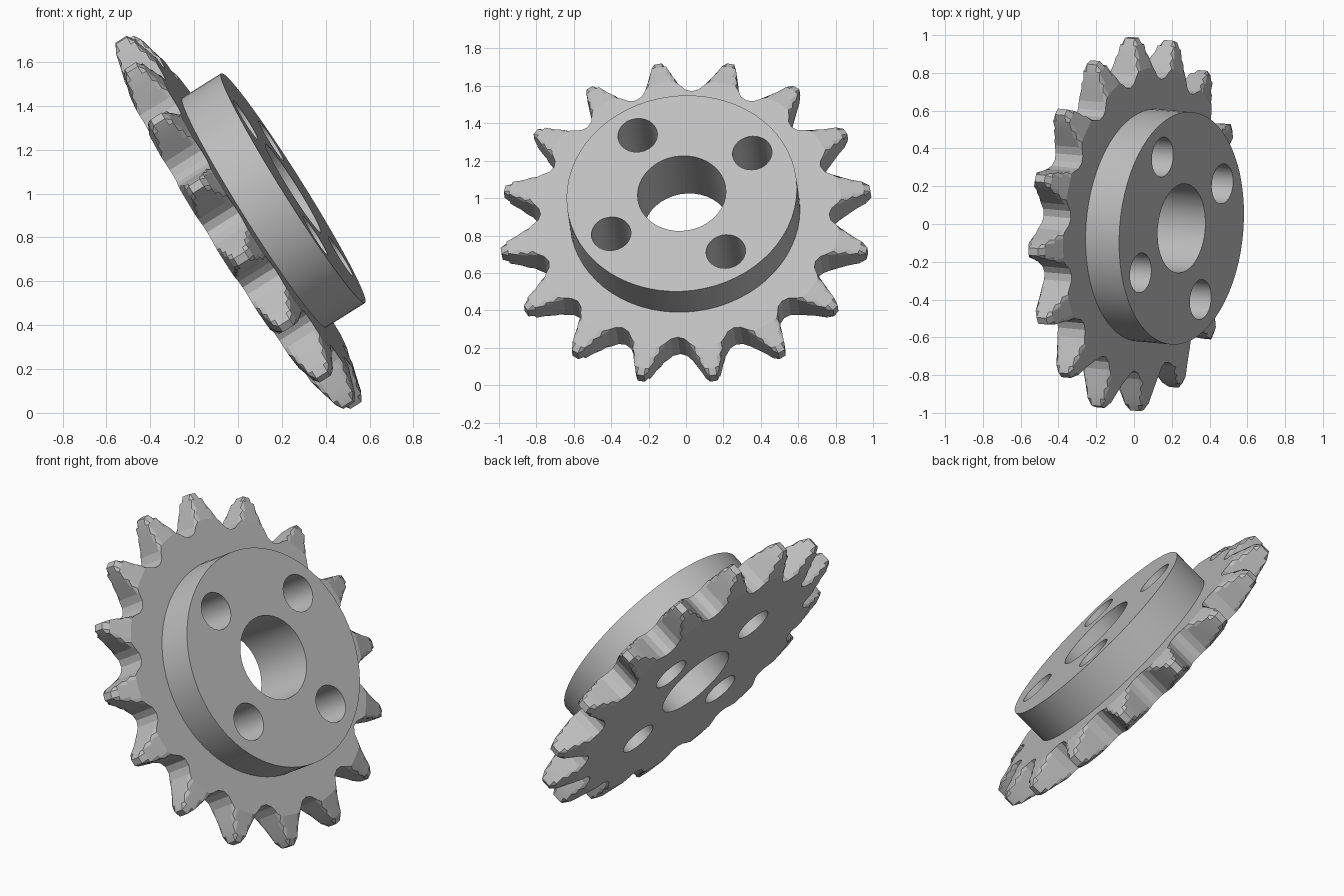
import bpy, bmesh, math
from mathutils import Matrix, Vector

if "Cube" in bpy.data.objects:
    bpy.data.objects.remove(bpy.data.objects["Cube"], do_unlink=True)

# One plain metal colour
metal = bpy.data.materials.new("light grey metal")
metal.use_nodes = True
metal.diffuse_color = (0.52, 0.52, 0.52, 1)
metal.node_tree.nodes["Principled BSDF"].inputs["Base Color"].default_value = metal.diffuse_color

# Tilted frame: local y climbs the disc, local z is the axle, leaning a little to -y
LEAN = 0.078
axle = Vector((0.847, -LEAN, 0.531)).normalized()
climb = Vector((-0.531, 0, 0.847)).normalized()
side = climb.cross(axle)
TILT = Matrix((side, climb, axle)).transposed().to_4x4()

TEETH, PHASE = 16, math.radians(8.5)
BACK, FRONT, HUB_TOP = 0.38, 0.55, 0.76
MID, HALF = (BACK + FRONT) / 2, (FRONT - BACK) / 2
TILT.translation = climb * 0.735 + Vector((0, MID * LEAN, 0))


def finish(name, bm):
    bmesh.ops.recalc_face_normals(bm, faces=bm.faces)
    mesh = bpy.data.meshes.new(name)
    bm.to_mesh(mesh)
    bm.free()
    mesh.materials.append(metal)
    obj = bpy.data.objects.new(name, mesh)
    obj.matrix_world = TILT
    bpy.context.collection.objects.link(obj)
    return obj


def add_cylinder(bm, x, y, radius, low, high, sides):
    bmesh.ops.create_cone(bm, cap_ends=True, segments=sides, radius1=radius,
                          radius2=radius, depth=high - low,
                          matrix=Matrix.Translation((x, y, (low + high) / 2)))


def loft(bm, rings):
    loops = [[bm.verts.new(p) for p in ring] for ring in rings]
    count = len(loops[0])
    for a, b in zip(loops, loops[1:]):
        for i in range(count):
            j = (i + 1) % count
            bm.faces.new((a[i], a[j], b[j], b[i]))
    bm.faces.new(loops[0][::-1])
    bm.faces.new(loops[-1])


# Toothed plate: half a tooth as (fraction of pitch, radius), mirrored and repeated
half = [(0.05, 1.0), (0.1, 0.967), (0.155, 0.92), (0.215, 0.87),
        (0.285, 0.82), (0.38, 0.787), (0.5, 0.775)]
tooth = [(-f, r) for f, r in reversed(half[:-1])] + half
outline = [(PHASE + (t + f) * math.tau / TEETH, r) for t in range(TEETH) for f, r in tooth]

# Layers across the thickness: tooth tips are rounded towards both faces
layers = [(1.0, 0.84), (0.8, 0.9), (0.6, 0.965), (0.35, 1.0)]
layers = [(-h, r) for h, r in layers] + layers[::-1]
bm = bmesh.new()
loft(bm, [[(min(r, limit) * math.cos(a), min(r, limit) * math.sin(a), MID + h * HALF)
           for a, r in outline] for h, limit in layers])
plate = finish("toothed_plate", bm)

# Raised round hub
bm = bmesh.new()
add_cylinder(bm, 0, 0, 0.618, FRONT - 0.02, HUB_TOP, 64)
hub = finish("hub", bm)

# Cutter: axle bore and four bolt holes
bm = bmesh.new()
add_cylinder(bm, 0, 0, 0.237, BACK - 0.2, HUB_TOP + 0.2, 40)
for k in range(4):
    a = math.radians(32 + 90 * k)
    add_cylinder(bm, 0.446 * math.cos(a), 0.446 * math.sin(a), 0.106,
                 BACK - 0.2, HUB_TOP + 0.2, 32)
cutter = finish("hole_cutter", bm)
cutter.hide_render = True

for obj in (plate, hub):
    cut = obj.modifiers.new("holes", 'BOOLEAN')
    cut.operation = 'DIFFERENCE'
    cut.solver = 'EXACT'
    cut.object = cutter
    bpy.ops.object.select_all(action='DESELECT')
    obj.select_set(True)
    bpy.context.view_layer.objects.active = obj
    bpy.ops.object.modifier_apply(modifier=cut.name)
    bpy.ops.object.shade_smooth_by_angle(angle=math.radians(15))
bpy.data.objects.remove(cutter, do_unlink=True)
